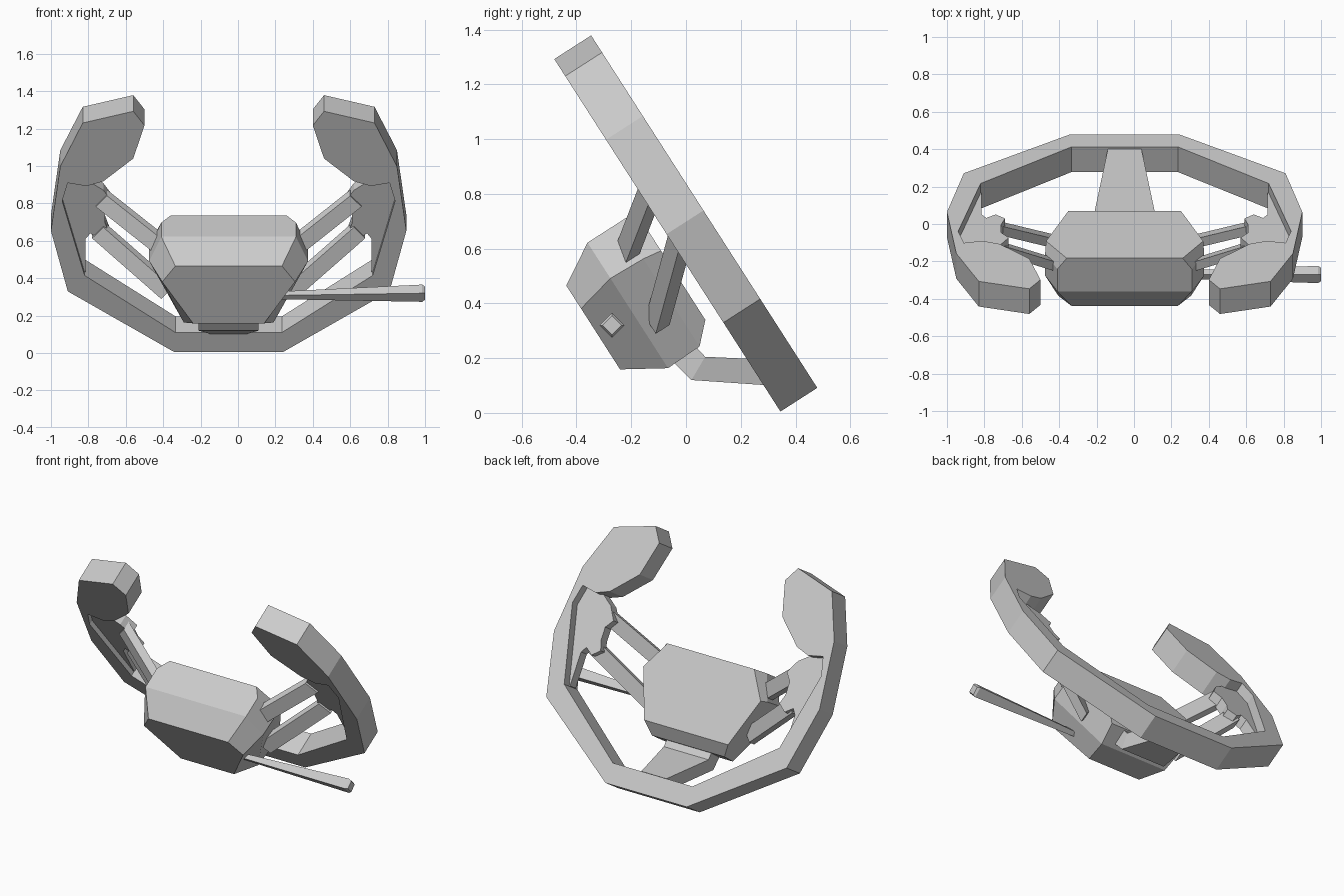
import bpy, bmesh
from mathutils import Vector

if "Cube" in bpy.data.objects:
    bpy.data.objects.remove(bpy.data.objects["Cube"])

grey = bpy.data.materials.new("light_grey")
grey.diffuse_color = (0.6, 0.6, 0.6, 1)
grey.use_nodes = True
grey.node_tree.nodes["Principled BSDF"].inputs["Base Color"].default_value = grey.diffuse_color

# Tilted wheel frame: a = sideways, v = up along the wheel, w = towards the rear face
UP = Vector((0, -0.54, 0.8415))
BACK = Vector((0, 0.8415, 0.54))
ORIGIN = Vector((-0.05, 0.345, 0.005))


def place(a, v, w):
    return ORIGIN + Vector((a, 0, 0)) + UP * v + BACK * w


def loft(name, rings):
    """Closed solid through rings with equal point counts."""
    bm = bmesh.new()
    loops = [[bm.verts.new(p) for p in r] for r in rings]
    n = len(loops[0])
    for lo, hi in zip(loops, loops[1:]):
        for i in range(n):
            j = (i + 1) % n
            bm.faces.new((lo[i], lo[j], hi[j], hi[i]))
    bm.faces.new(loops[0][::-1])
    bm.faces.new(loops[-1])
    bmesh.ops.recalc_face_normals(bm, faces=bm.faces)
    me = bpy.data.meshes.new(name)
    bm.to_mesh(me)
    bm.free()
    me.materials.append(grey)
    ob = bpy.data.objects.new(name, me)
    bpy.context.collection.objects.link(ob)
    return ob


def slab(name, pts, w0, w1):
    return loft(name, [[place(a, v, w) for a, v in pts] for w in (w0, w1)])


def bothsides(pts):
    return pts + [(-a, v) for a, v in reversed(pts)]


# Open-topped rim with wide grips
rim = [(.29, 0), (.86, .386), (.95, .77), (.90, 1.18), (.78, 1.456), (.51, 1.53),
       (.45, 1.44), (.51, 1.23), (.67, 1.085), (.76, 1.055), (.86, 1.075),
       (.89, .96), (.77, .487), (.285, .125)]
slab("rim", bothsides(rim), 0, 0.16)

# Faceted hub
hub = [(-.05, [(.31, .90), (.42, .73), (.30, .43)]),
       (-.12, [(.36, .90), (.425, .74), (.26, .36)]),
       (-.26, [(.36, .90), (.425, .745), (.24, .355)]),
       (-.41, [(.285, .81), (.355, .71), (.19, .446)])]
loft("hub", [[place(a, v, w) for a, v in bothsides(p)] for w, p in hub])

# Side plates and the two bars on each side
plate = [(.80, .48), (.765, .49), (.765, .70), (.74, .735), (.69, .70), (.64, .74),
         (.66, .80), (.66, .88), (.62, .93), (.67, 1.01), (.74, 1.06), (.87, 1.09),
         (.91, .95)]
bars = {"upper_bar": ((.33, .77, -.19), (.68, .945, .05)),
        "lower_bar": ((.33, .52, -.20), (.70, .745, .05))}
for side, s in (("right", 1), ("left", -1)):
    slab(side + "_plate", [(a * s, v) for a, v in plate], .03, .10)
    for name, (p, q) in bars.items():
        rings = []
        for a, v, w in (p, q):
            rings.append([place((a + da) * s, v + dv, w + dw) for da, dv, dw in
                          ((-.03, .035, .03), (.03, -.035, .03),
                           (.03, -.035, -.03), (-.03, .035, -.03))])
        loft(side + "_" + name, rings)

# Bottom spoke, bent between hub and rim: half width, lower point, upper point
spoke = [(.16, (-.06, .20), (.01, .27)), (.16, (.02, .12), (.07, .205)),
         (.09, (.31, .10), (.40, .19))]
loft("bottom_spoke", [[(-.05 - h, *lo), (-.05 + h, *lo), (-.05 + h, *up), (-.05 - h, *up)]
                      for h, lo, up in spoke])

# Tapered control stalk with a diamond section
loft("stalk", [[(x, -.27, z + r), (x, -.27 + r, z), (x, -.27, z - r), (x, -.27 - r, z)]
               for x, z, r in ((.2, .308, .02), (.985, .32, .046), (1.0, .32, .035))])
